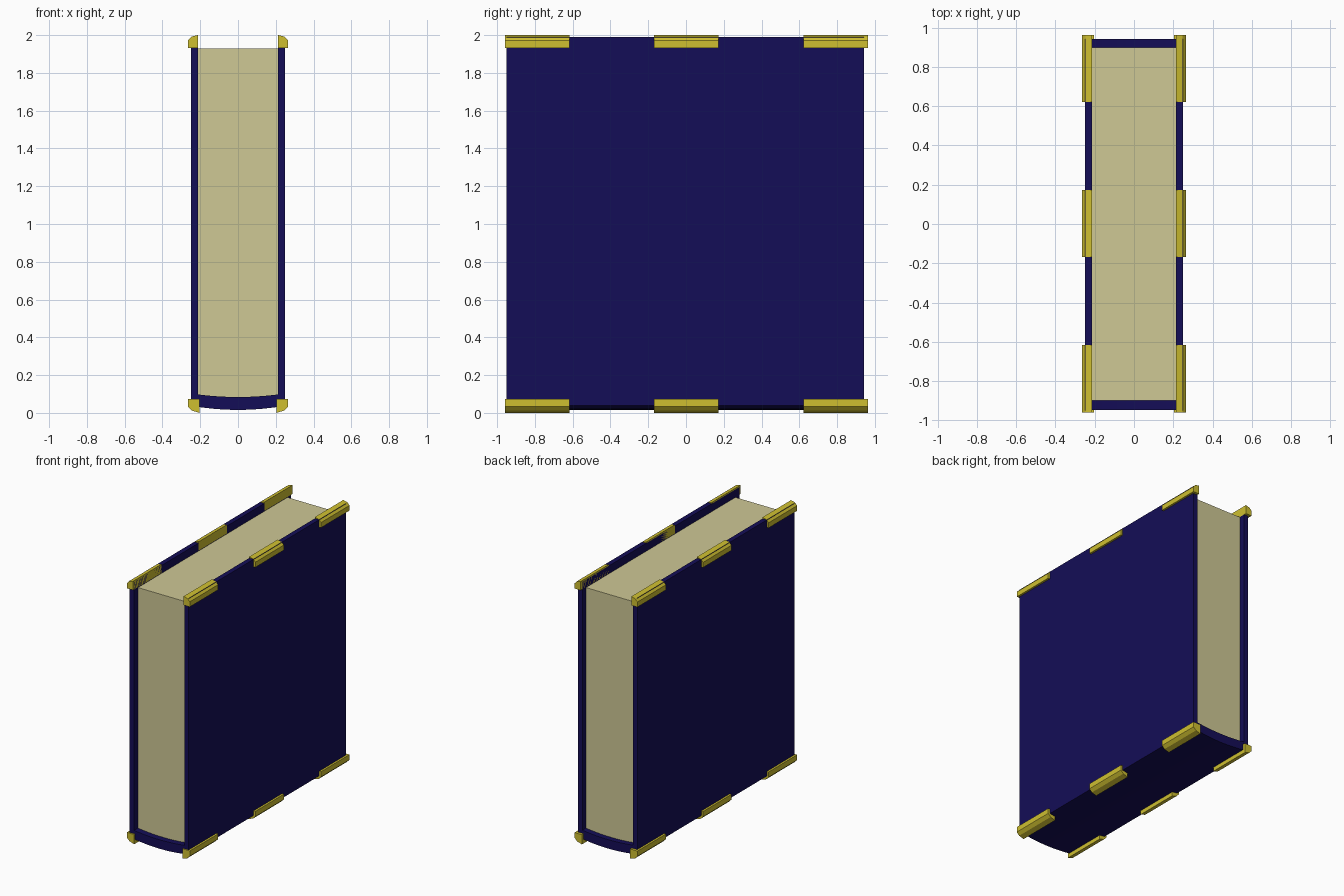
import bpy, bmesh

if "Cube" in bpy.data.objects:
    bpy.data.objects.remove(bpy.data.objects["Cube"])


def material(name, rgb):
    m = bpy.data.materials.new(name)
    m.diffuse_color = (*rgb, 1)
    m.use_nodes = True
    m.node_tree.nodes["Principled BSDF"].inputs["Base Color"].default_value = m.diffuse_color
    return m


navy = material("navy_cloth", (0.007, 0.004, 0.095))
cream = material("cream_paper", (0.62, 0.58, 0.30))
brass = material("brass", (0.62, 0.52, 0.03))


def extrude(name, profile, y0, y1, mat):
    """Solid made from an (x, z) profile swept along y."""
    bm = bmesh.new()
    face = bm.faces.new([bm.verts.new((x, y0, z)) for x, z in profile])
    ext = bmesh.ops.extrude_face_region(bm, geom=[face])["geom"]
    bmesh.ops.translate(bm, vec=(0, y1 - y0, 0),
                        verts=[v for v in ext if isinstance(v, bmesh.types.BMVert)])
    bmesh.ops.recalc_face_normals(bm, faces=bm.faces)
    me = bpy.data.meshes.new(name)
    bm.to_mesh(me)
    bm.free()
    me.materials.append(mat)
    ob = bpy.data.objects.new(name, me)
    bpy.context.collection.objects.link(ob)
    return ob


def sag(half, z_mid, rise, n=12):
    """Shallow curve dipping to z_mid at the centre."""
    ts = [2 * i / n - 1 for i in range(n + 1)]
    return [(half * t, z_mid + rise * t * t) for t in ts]


# Covers
for side, label in ((-1, "left"), (1, "right")):
    box = [(0.213, 0.038), (0.25, 0.038), (0.25, 1.99), (0.213, 1.99)]
    extrude(f"{label}_cover", [(side * x, z) for x, z in box], -0.95, 0.943, navy)

# Curved spine along the bottom
extrude("spine", sag(0.25, 0.016, 0.022) + sag(0.25, 0.084, 0.019)[::-1],
        -0.947, 0.943, navy)

# Page block, its lower edge following the spine
extrude("pages", sag(0.215, 0.082, 0.014) + [(0.215, 1.93), (-0.215, 1.93)],
        -0.90, 0.90, cream)

# Brass edge clips: three along each of the four long edges
top = [(0.213, 1.933), (0.265, 1.933), (0.265, 1.972), (0.246, 1.992), (0.213, 2.0)]
bottom = [(0.203, 0.074), (0.265, 0.074), (0.265, 0.034), (0.243, 0.012), (0.203, 0.004),
          (0.203, 0.03)]
bottom[4] = (0.203, 0.0)
for side, label in ((-1, "left"), (1, "right")):
    for level, prof in (("top", top), ("bottom", bottom)):
        for i, y in enumerate((-0.788, 0.002, 0.792)):
            extrude(f"{label}_{level}_clip_{i + 1}",
                    [(side * x, z) for x, z in prof], y - 0.171, y + 0.171, brass)
